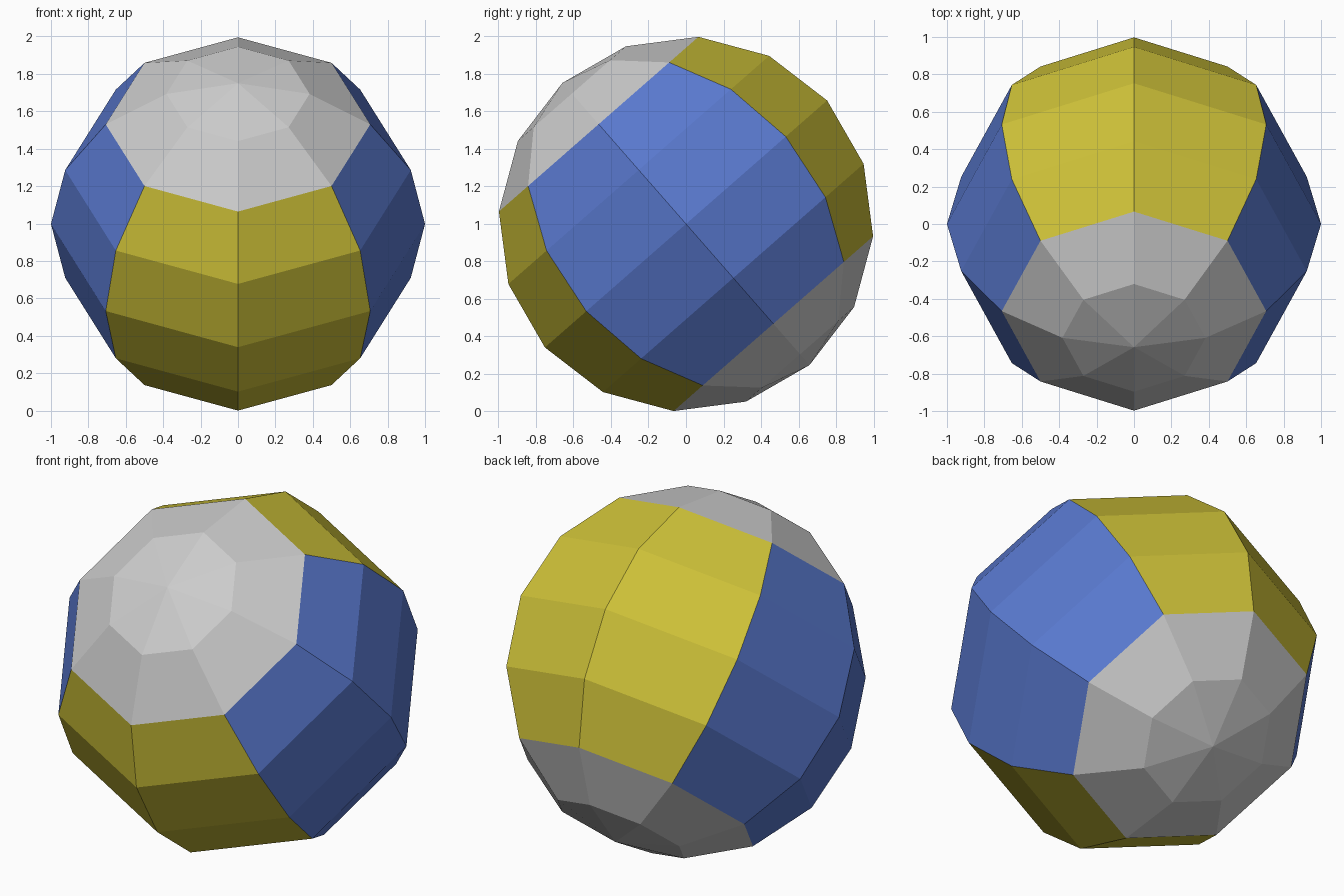
import bpy, bmesh
from math import sin, cos, radians
from mathutils import Matrix

if "Cube" in bpy.data.objects:
    bpy.data.objects.remove(bpy.data.objects["Cube"])

TILT = 41.2                                  # ball leans towards the front
LIFT = sin(radians(45 + TILT))               # lowest vertex rests on z = 0
PLACE = Matrix.Translation((0, 0, LIFT)) @ Matrix.Rotation(radians(TILT), 4, 'X')


def material(name, color):
    mat = bpy.data.materials.new(name)
    mat.diffuse_color = color
    mat.use_nodes = True
    mat.node_tree.nodes["Principled BSDF"].inputs["Base Color"].default_value = mat.diffuse_color
    return mat


def patch(name, lat_start, lat_end, lon_start, lon_end, mat=None):
    """Flat-faced piece of a unit sphere: 22.5 degree rings, 45 degree segments."""
    rows = round((lat_end - lat_start) / 22.5)
    cols = round((lon_end - lon_start) / 45)
    bm = bmesh.new()
    grid = []
    for r in range(rows + 1):
        lat = radians(lat_start + 22.5 * r)
        grid.append([])
        for c in range(cols + 1):
            lon = radians(lon_start + 45 * c)
            grid[-1].append(bm.verts.new((cos(lat) * cos(lon), cos(lat) * sin(lon), sin(lat))))
    for r in range(rows):
        for c in range(cols):
            bm.faces.new((grid[r][c], grid[r][c + 1], grid[r + 1][c + 1], grid[r + 1][c]))
    # Close seams and collapse poles
    bmesh.ops.remove_doubles(bm, verts=bm.verts, dist=1e-4)
    bm.transform(PLACE)
    mesh = bpy.data.meshes.new(name)
    bm.to_mesh(mesh)
    bm.free()
    if mat:
        mesh.materials.append(mat)
    obj = bpy.data.objects.new(name, mesh)
    bpy.context.collection.objects.link(obj)
    return obj


yellow = material("yellow", (0.62, 0.54, 0.04, 1))
blue = material("blue", (0.10, 0.19, 0.62, 1))

# Grey caps around the two poles
patch("upper_cap", 45, 90, 0, 360)
patch("lower_cap", -90, -45, 0, 360)

# Four coloured panels around the middle
panels = [("right_panel", blue), ("back_panel", yellow),
          ("left_panel", blue), ("front_panel", yellow)]
for i, (name, mat) in enumerate(panels):
    patch(name, -45, 45, 90 * i - 45, 90 * i + 45, mat)
